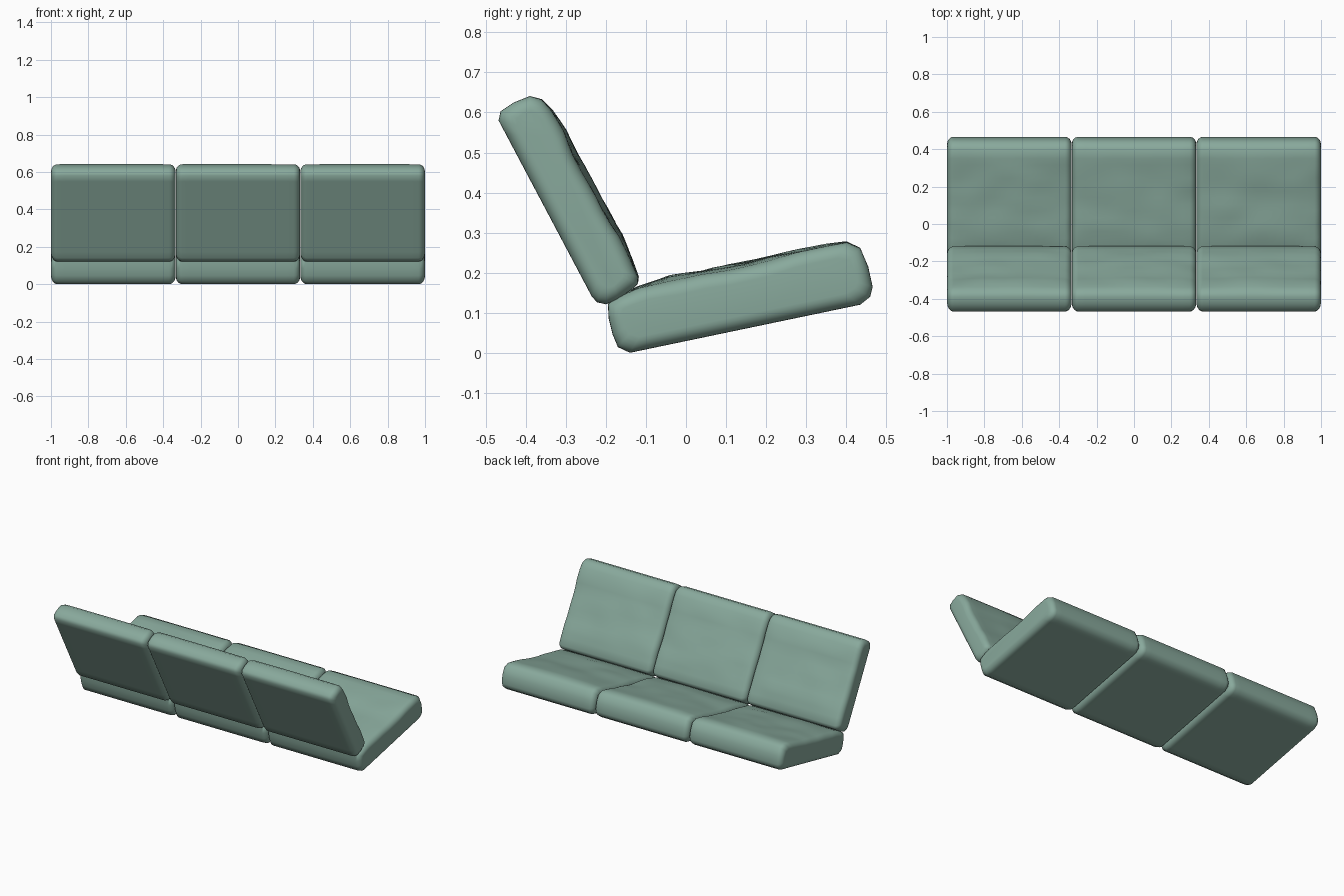
import bpy, bmesh, math
from mathutils import Vector, Matrix, noise

if "Cube" in bpy.data.objects:
    bpy.data.objects.remove(bpy.data.objects["Cube"], do_unlink=True)

fabric = bpy.data.materials.new("sage green fabric")
fabric.use_nodes = True
colour = (0.25, 0.40, 0.335, 1)
fabric.diffuse_color = colour
bsdf = fabric.node_tree.nodes["Principled BSDF"]
bsdf.inputs["Base Color"].default_value = colour
bsdf.inputs["Roughness"].default_value = 0.8

PITCH = 2 / 3          # spacing of the three cushions
HALF = PITCH / 2 - 0.001
ROUND = 0.035          # softness of the side edges


def resample(points, step=0.035):
    """Split the long edges of a closed outline into short pieces."""
    out = []
    for a, b in zip(points, points[1:] + points[:1]):
        n = max(1, round((b - a).length / step))
        out += [a.lerp(b, i / n) for i in range(n)]
    return out


def stations():
    """Pairs of x position and edge inset across one cushion."""
    arc = [i * math.pi / 12 for i in range(7)]
    ends = [(HALF - ROUND * (1 - math.sin(a)), ROUND * (1 - math.cos(a))) for a in arc]
    inner = HALF - ROUND
    flat = [(-inner + 2 * inner * i / 16, 0) for i in range(1, 16)]
    return [(-x, d) for x, d in reversed(ends)] + flat + ends


def cushion(name, outline, angle, x0, seed):
    """Loft a side outline across x, with rounded ends and a soft, rumpled face."""
    turn = Matrix.Rotation(-angle, 2)
    pts = resample([turn @ Vector(p) for p in outline])
    us, vs = [p.x for p in pts], [p.y for p in pts]
    mid = Vector((max(us) + min(us), max(vs) + min(vs))) / 2
    hu, hv = (max(us) - min(us)) / 2, (max(vs) - min(vs)) / 2
    back = Matrix.Rotation(angle, 2)
    bm = bmesh.new()
    rings = []
    for x, inset in stations():
        ring = []
        for p in pts:
            u, v = p - mid
            # padding sinks towards the sides and ripples slightly
            weight = max(0, v / hv) * max(0, 1 - (u / hu) ** 2)
            ripple = noise.noise(Vector((x * 6, u * 9, seed * 7.3)))
            sink = weight * (0.014 * (x / HALF) ** 2 - 0.007 * ripple)
            q = back @ (mid + Vector((u * (1 - inset / hu), v * (1 - inset / hv) - sink)))
            ring.append(bm.verts.new((x, q.x, q.y)))
        rings.append(ring)
    n = len(pts)
    for a, b in zip(rings, rings[1:]):
        for i in range(n):
            j = (i + 1) % n
            bm.faces.new((a[i], a[j], b[j], b[i]))
    bm.faces.new(rings[0])
    bm.faces.new(rings[-1])
    bmesh.ops.recalc_face_normals(bm, faces=bm.faces)
    mesh = bpy.data.meshes.new(name)
    bm.to_mesh(mesh)
    bm.free()
    mesh.materials.append(fabric)
    obj = bpy.data.objects.new(name, mesh)
    obj.location.x = x0
    bpy.context.collection.objects.link(obj)
    bpy.ops.object.select_all(action="DESELECT")
    obj.select_set(True)
    bpy.context.view_layer.objects.active = obj
    bpy.ops.object.shade_smooth_by_angle(angle=math.radians(50))


# side outlines as (y, z)
seat = [(-.14, 0), (-.17, .014), (-.183, .045), (-.193, .085), (-.195, .122),
        (-.17, .14), (-.12, .165), (-.04, .19), (.14, .225), (.35, .271),
        (.4, .278), (.435, .262), (.455, .215), (.466, .165), (.46, .14), (.435, .12)]
backrest = [(-.235, .14), (-.222, .126), (-.2, .121), (-.17, .133), (-.13, .162),
            (-.12, .173), (-.118, .19), (-.135, .235), (-.16, .295), (-.215, .395),
            (-.275, .5), (-.3, .555), (-.335, .607), (-.36, .633), (-.39, .641),
            (-.43, .625), (-.463, .603), (-.468, .58)]

for k, side in enumerate(("right", "middle", "left")):
    cushion(f"seat_cushion_{side}", seat, math.radians(12), (k - 1) * PITCH, k)
    cushion(f"back_cushion_{side}", backrest, math.radians(-62), (k - 1) * PITCH, k + 3)
